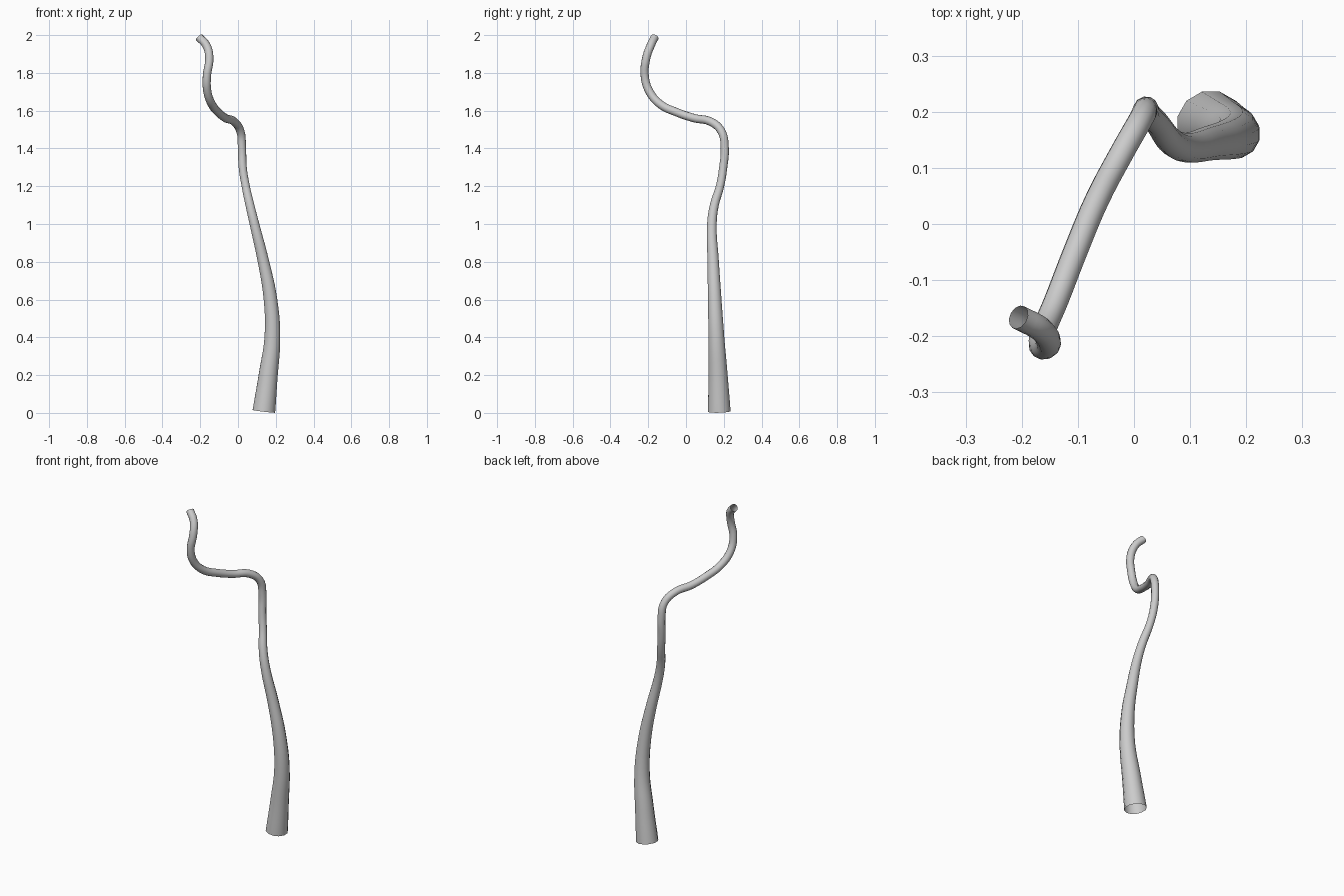
import bpy

# Centre line of the trunk: x, y, z, radius
path = [
    (0.137, 0.176, 0.008, 0.062),
    (0.160, 0.170, 0.20, 0.052),
    (0.182, 0.161, 0.40, 0.043),
    (0.172, 0.152, 0.60, 0.037),
    (0.135, 0.144, 0.80, 0.031),
    (0.087, 0.137, 1.00, 0.026),
    (0.063, 0.150, 1.10, 0.024),
    (0.041, 0.180, 1.20, 0.022),
    (0.025, 0.197, 1.30, 0.022),
    (0.021, 0.205, 1.40, 0.022),
    (0.013, 0.188, 1.49, 0.022),
    (-0.020, 0.130, 1.542, 0.022),
    (-0.065, 0.045, 1.560, 0.022),
    (-0.105, -0.050, 1.592, 0.022),
    (-0.138, -0.135, 1.633, 0.022),
    (-0.162, -0.193, 1.70, 0.022),
    (-0.165, -0.218, 1.78, 0.022),
    (-0.152, -0.210, 1.88, 0.022),
    (-0.167, -0.187, 1.945, 0.022),
    (-0.206, -0.166, 1.988, 0.022),
]

# Tapered open tube swept along the centre line
curve = bpy.data.curves.new("twisted_trunk", 'CURVE')
curve.dimensions = '3D'
curve.bevel_depth = 1.0
curve.bevel_resolution = 4
curve.resolution_u = 5
curve.use_fill_caps = False
curve.twist_mode = 'MINIMUM'
spline = curve.splines.new('BEZIER')
spline.bezier_points.add(len(path) - 1)
for p, (x, y, z, r) in zip(spline.bezier_points, path):
    p.co = (x, y, z)
    p.radius = r
    p.handle_left_type = p.handle_right_type = 'AUTO'

trunk = bpy.data.objects.new("twisted_trunk", curve)
bpy.context.collection.objects.link(trunk)

# Turn the tube into a smooth mesh
bpy.context.view_layer.objects.active = trunk
trunk.select_set(True)
bpy.ops.object.convert(target='MESH')
bpy.ops.object.shade_smooth()
